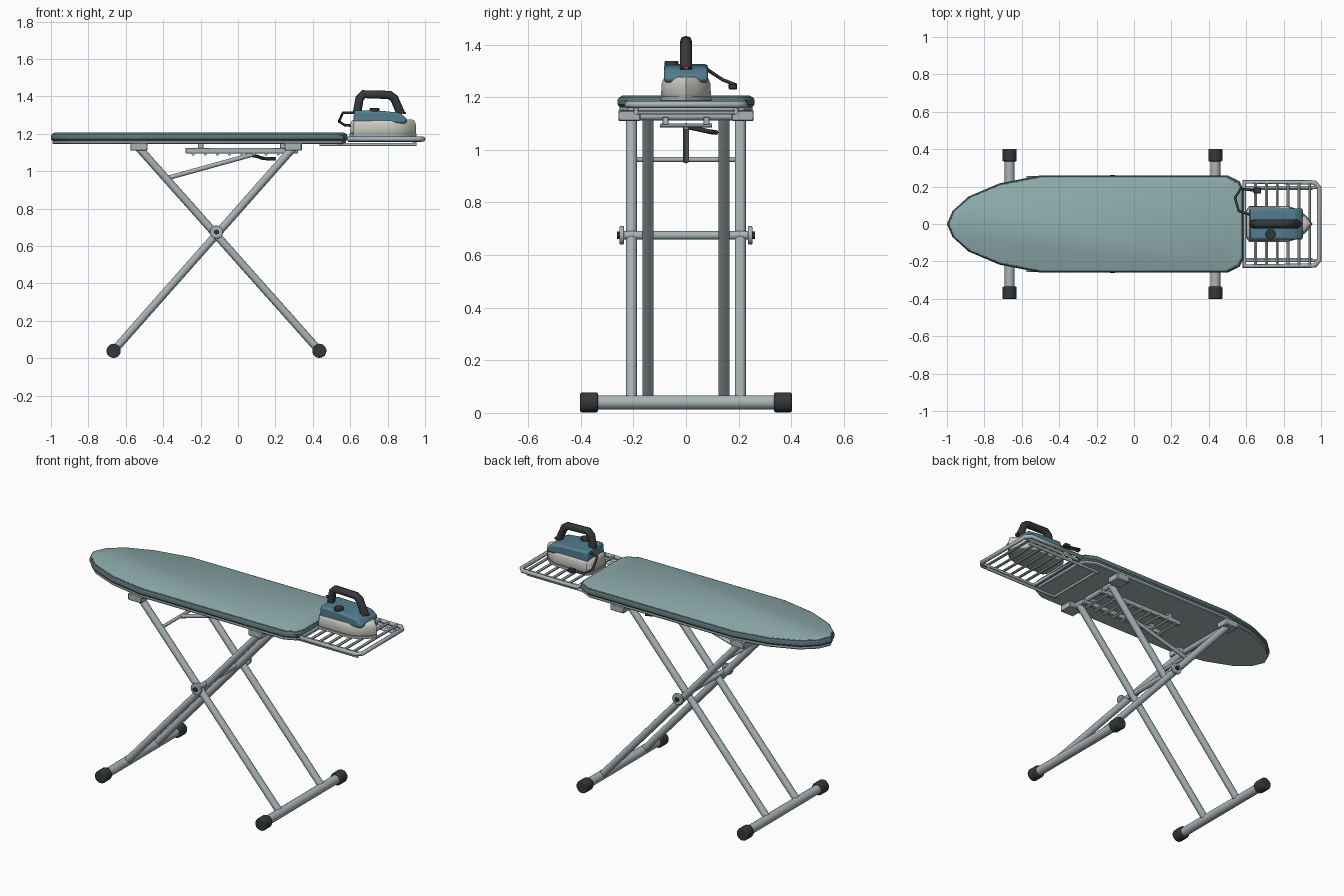
import bpy, bmesh
from math import pi, cos, sin
from mathutils import Vector

if "Cube" in bpy.data.objects:
    bpy.data.objects.remove(bpy.data.objects["Cube"])


def mat(name, r, g, b):
    m = bpy.data.materials.new(name)
    m.diffuse_color = (r, g, b, 1)
    m.use_nodes = True
    m.node_tree.nodes["Principled BSDF"].inputs["Base Color"].default_value = m.diffuse_color
    return m


FABRIC = mat("fabric", .27, .41, .41)
TRIM = mat("trim", .10, .17, .18)
METAL = mat("metal", .40, .46, .47)
DARK = mat("dark_plastic", .035, .04, .043)
CREAM = mat("cream", .62, .60, .55)
TEAL = mat("iron_teal", .085, .21, .28)
RED = mat("red", .6, .04, .03)


def finish(name, bm, m, bevel=0, seg=2, smooth=True):
    bmesh.ops.recalc_face_normals(bm, faces=bm.faces)
    me = bpy.data.meshes.new(name)
    bm.to_mesh(me)
    bm.free()
    ob = bpy.data.objects.new(name, me)
    bpy.context.collection.objects.link(ob)
    me.materials.append(m)
    if bevel:
        b = ob.modifiers.new("bevel", 'BEVEL')
        b.width, b.segments, b.limit_method = bevel, seg, 'ANGLE'
    if smooth:
        bpy.context.view_layer.objects.active = ob
        ob.select_set(True)
        bpy.ops.object.shade_smooth_by_angle(angle=pi / 5)
        ob.select_set(False)
    return ob


def rod(name, a, b, r, m=METAL, sides=16, bevel=0):
    a, b = Vector(a), Vector(b)
    bm = bmesh.new()
    bmesh.ops.create_cone(bm, cap_ends=True, segments=sides, radius1=r, radius2=r, depth=(b - a).length)
    q = Vector((0, 0, 1)).rotation_difference(b - a)
    for v in bm.verts:
        v.co = q @ v.co + (a + b) / 2
    return finish(name, bm, m, bevel)


def box(name, c, s, m=METAL, bevel=.004):
    bm = bmesh.new()
    bmesh.ops.create_cube(bm, size=1)
    for v in bm.verts:
        v.co = Vector(c) + Vector([v.co[i] * s[i] for i in range(3)])
    return finish(name, bm, m, bevel, 1)


def loft(name, outline, rings, m):
    """Stack a closed xy outline at several (z, inset) levels."""
    xs = [p[0] for p in outline]
    ys = [p[1] for p in outline]
    cx, hx, hy = (max(xs) + min(xs)) / 2, (max(xs) - min(xs)) / 2, max(ys)
    bm = bmesh.new()
    loops = [[bm.verts.new((cx + (x - cx) * (1 - d / hx), y * (1 - d / hy), z)) for x, y in outline]
             for z, d in rings]
    n = len(outline)
    for lo, hi in zip(loops, loops[1:]):
        for i in range(n):
            bm.faces.new((lo[i], lo[(i + 1) % n], hi[(i + 1) % n], hi[i]))
    bm.faces.new(loops[0][::-1])
    bm.faces.new(loops[-1])
    return finish(name, bm, m)


def wire(name, pts, r, m=METAL, closed=False, smooth=False):
    cu = bpy.data.curves.new(name, 'CURVE')
    cu.dimensions, cu.bevel_depth, cu.bevel_resolution = '3D', r, 2
    cu.use_fill_caps = True
    if smooth:
        sp = cu.splines.new('BEZIER')
        sp.bezier_points.add(len(pts) - 1)
        for bp, p in zip(sp.bezier_points, pts):
            bp.co = p
            bp.handle_left_type = bp.handle_right_type = 'AUTO'
        sp.resolution_u = 5
    else:
        sp = cu.splines.new('POLY')
        sp.points.add(len(pts) - 1)
        for sp_p, p in zip(sp.points, pts):
            sp_p.co = (*p, 1)
    sp.use_cyclic_u = closed
    cu.materials.append(m)
    ob = bpy.data.objects.new(name, cu)
    bpy.context.collection.objects.link(ob)
    return ob


def mirrored(half):
    """Complete an outline across y = 0."""
    return half + [(x, -y) for x, y in reversed(half) if y > 1e-6]


# Board: padded cover over a thin metal deck
board = mirrored([(-1, 0), (-.97, .07), (-.885, .147), (-.72, .217), (-.5, .26),
                  (.5, .26), (.565, .228), (.585, .185)])
loft("board_deck", board, [(1.145, .012), (1.15, .008), (1.165, .008)], METAL)
loft("board_trim", board, [(1.163, .008), (1.172, 0), (1.19, 0), (1.2, .006), (1.202, .012)], TRIM)
loft("board_cover", board, [(1.195, .011), (1.203, .012), (1.206, .018)], FABRIC)

# Crossed leg frames: (name, foot x, top x, leg half spacing)
for nm, fx, tx, hy in (("outer", .435, -.53, .207), ("inner", -.665, .295, .145)):
    for s in (-1, 1):
        rod(nm + "_leg", (fx, s * hy, .04), (tx, s * hy, 1.125), .021)
        box(nm + "_top_bracket", (tx, s * .215, 1.131), (.092, .085, .042))
        rod(nm + "_foot_cap", (fx, s * .335, .04), (fx, s * .402, .04), .038, DARK, 20, .006)
    rod(nm + "_foot_bar", (fx, -.36, .04), (fx, .36, .04), .027)
    rod(nm + "_top_bar", (tx, -.22, 1.128), (tx, .22, 1.128), .016)

# Pivot
rod("pivot_rod", (-.115, -.25, .675), (-.115, .25, .675), .016)
for s in (-1, 1):
    rod("pivot_washer", (-.115, s * .236, .675), (-.115, s * .252, .675), .035, METAL, 20, .003)
    rod("pivot_bolt", (-.115, s * .25, .675), (-.115, s * .262, .675), .014, DARK, 6)

# Height strut, notched rack and release lever
rod("strut_crossbar", (-.39, -.207, .963), (-.39, .207, .963), .01)
rod("height_strut", (-.39, 0, .96), (.08, 0, 1.09), .012)
for s in (-1, 1):
    box("rack_rail", (.02, s * .078, 1.11), (.6, .022, .03), METAL, .002)
    for x in (-.2, .24):
        box("rack_hanger", (x, s * .078, 1.134), (.03, .022, .028), METAL, .002)
for i in range(9):
    x = -.24 + i * .065
    rod("rack_rung", (x, -.098, 1.092), (x, .098, 1.092), .008, METAL, 10)
wire("release_lever", [(.05, 0, 1.088), (.1, .04, 1.08), (.13, .085, 1.07), (.2, .115, 1.066)], .009, DARK, smooth=True)

# Wire iron rest
tray = mirrored([(.59, .225), (.965, .222), (.99, .195)])
wire("tray_frame", [(x, y, 1.172) for x, y in tray], .013, METAL, True)
for s in (-1, 1):
    rod("tray_arm", (.435, s * .19, 1.143), (.955, s * .19, 1.143), .009)
    rod("tray_inner_rail", (.59, s * .195, 1.165), (.985, s * .195, 1.165), .009)
    rod("tray_post", (.945, s * .19, 1.143), (.945, s * .19, 1.17), .009)
rod("tray_arm_bar", (.445, -.19, 1.143), (.445, .19, 1.143), .009)
for i in range(6):
    x = .65 + i * .058
    rod("tray_slat", (x, -.22, 1.177), (x, .22, 1.177), .008, METAL, 10)

# Iron: soleplate and cream skirt
sole = mirrored([(.597, .07), (.615, .095), (.82, .097), (.88, .078), (.925, .04), (.955, 0)])
loft("iron_soleplate", sole, [(1.185, .004), (1.187, 0), (1.202, 0)], METAL)
loft("iron_skirt", sole, [(1.202, .006), (1.21, .002), (1.255, .005), (1.27, .012), (1.277, .024)], CREAM)

# Iron: teal shell from a side profile
bm = bmesh.new()
prof = [(.615, 1.255), (.9, 1.255), (.905, 1.28), (.865, 1.312), (.78, 1.322), (.622, 1.326)]
face = bm.faces.new([bm.verts.new((x, -.084, z)) for x, z in prof])
ext = bmesh.ops.extrude_face_region(bm, geom=[face])
for v in ext["geom"]:
    if isinstance(v, bmesh.types.BMVert):
        v.co.y = .084
finish("iron_shell", bm, TEAL, .012, 2)

# Iron: handle, dial, lamp
wire("iron_handle", [(.637, 0, 1.315), (.65, 0, 1.39), (.672, 0, 1.412), (.81, 0, 1.408),
                     (.835, 0, 1.39), (.872, 0, 1.305)], .023, DARK)
rod("iron_dial", (.73, -.055, 1.315), (.73, -.055, 1.337), .027, DARK, 16, .003)
box("iron_lamp", (.888, 0, 1.312), (.018, .018, .012), RED, .002)

# Iron: cord and plug
wire("iron_cord", [(.62, .05, 1.312), (.56, .07, 1.312), (.54, .14, 1.266), (.57, .188, 1.247),
                   (.65, .178, 1.24)], .007, DARK)
box("iron_plug", (.66, .178, 1.24), (.04, .032, .022), DARK)
